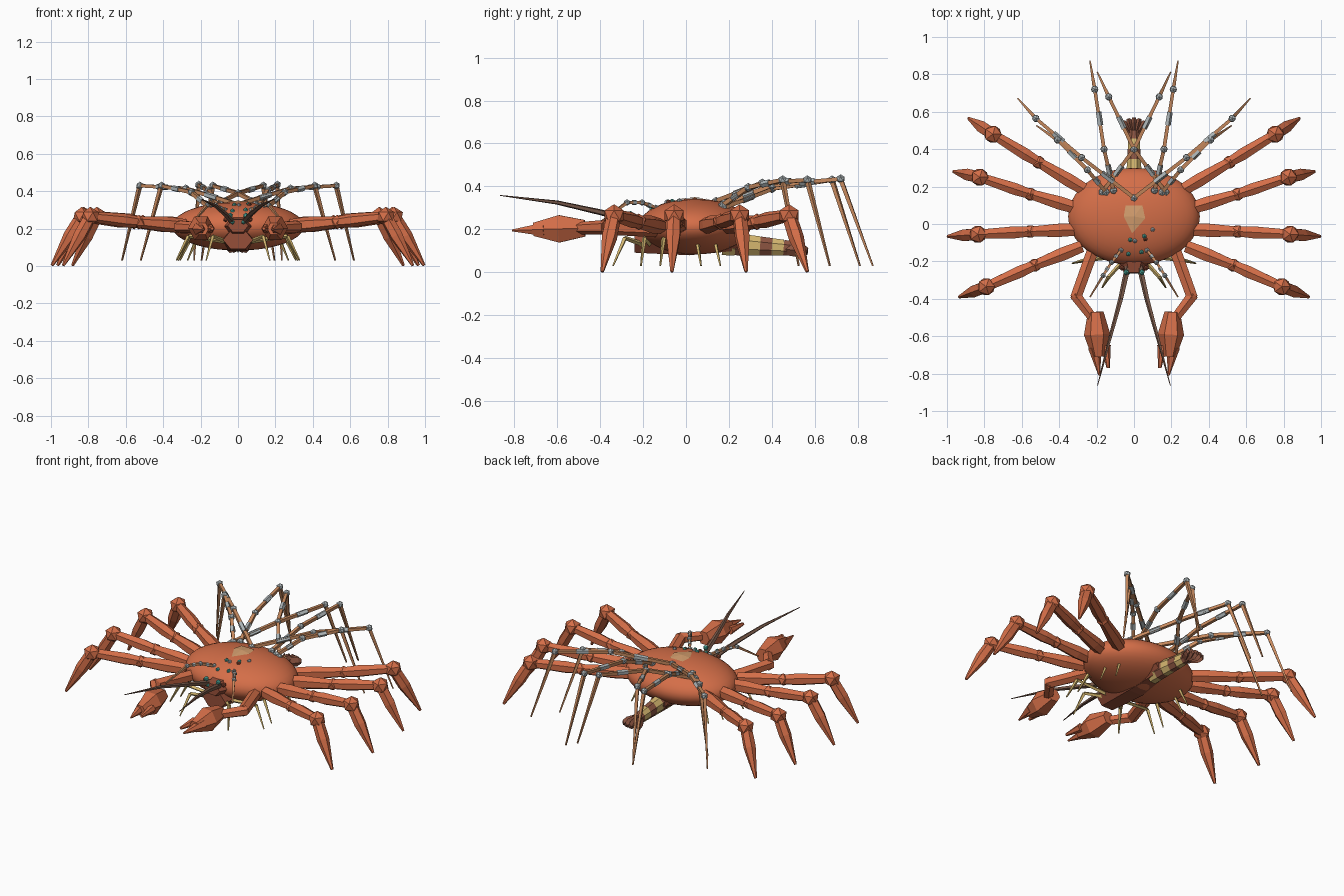
import bpy, bmesh, math
from mathutils import Vector, Matrix

if "Cube" in bpy.data.objects:
    bpy.data.objects.remove(bpy.data.objects["Cube"])


def material(name, rgb):
    m = bpy.data.materials.new(name)
    m.diffuse_color = tuple(((c / 255 + 0.055) / 1.055) ** 2.4 for c in rgb) + (1,)
    m.use_nodes = True
    m.node_tree.nodes["Principled BSDF"].inputs["Base Color"].default_value = m.diffuse_color
    return m


MATS = [material(n, c) for n, c in (
    ("shell orange", (212, 110, 72)), ("strut copper", (200, 138, 94)),
    ("joint grey", (176, 184, 186)), ("pale tan", (214, 184, 112)),
    ("band brown", (142, 86, 66)), ("eye teal", (80, 178, 164)),
    ("feeler brown", (122, 90, 74)), ("patch tan", (212, 158, 110)),
    ("belly rust", (150, 78, 56)))]
ORANGE, STRUT, GREY, TAN, BAND, TEAL, FEELER, PATCH, RUST = range(9)


def finish(name, bm, smooth=False):
    me = bpy.data.meshes.new(name)
    bmesh.ops.recalc_face_normals(bm, faces=bm.faces[:])
    for f in bm.faces:
        f.smooth = smooth
    bm.to_mesh(me)
    bm.free()
    for m in MATS:
        me.materials.append(m)
    ob = bpy.data.objects.new(name, me)
    bpy.context.collection.objects.link(ob)
    return ob


def spindle(bm, a, b, profile, sides, mat, flat=1.0, turn=0.0):
    """Faceted limb from a to b; profile holds (fraction, radius)."""
    a, b = Vector(a), Vector(b)
    d = (b - a).normalized()
    side = d.cross(Vector((0, 0, 1))).normalized() if abs(d.z) < 0.99 else Vector((1, 0, 0))
    up = side.cross(d)
    rings = []
    for t, r in profile:
        c = a.lerp(b, t)
        rings.append([bm.verts.new(c + side * r * math.cos(turn + k * math.tau / sides)
                                   + up * r * flat * math.sin(turn + k * math.tau / sides))
                      for k in range(sides)])
    faces = [bm.faces.new(rings[0]), bm.faces.new(rings[-1])]
    for p, q in zip(rings, rings[1:]):
        for k in range(sides):
            n = (k + 1) % sides
            faces.append(bm.faces.new((p[k], p[n], q[n], q[k])))
    for f in faces:
        f.material_index = mat


def ball(bm, c, r, mat, sub=1):
    res = bmesh.ops.create_icosphere(bm, subdivisions=sub, radius=r, matrix=Matrix.Translation(c))
    for f in {f for v in res["verts"] for f in v.link_faces}:
        f.material_index = mat


# Carapace: smooth flattened ellipsoid
C, R = Vector((0, 0.04, 0.213)), Vector((0.352, 0.26, 0.13))


def shell_z(x, y):
    return C.z + R.z * math.sqrt(max(0, 1 - (x / R.x) ** 2 - ((y - C.y) / R.y) ** 2))


bm = bmesh.new()
bmesh.ops.create_uvsphere(bm, u_segments=40, v_segments=20, radius=1,
                          matrix=Matrix.Translation(C) @ Matrix.Diagonal((*R, 1)))
finish("carapace", bm, True)

# Pale patch on top of the shell
bm = bmesh.new()
vs = [bm.verts.new((x, y, shell_z(x, y) + 0.004)) for x, y in
      ((-0.045, 0.1), (-0.055, 0.04), (-0.01, -0.05), (0.06, 0.03), (0.045, 0.1))]
top = bm.verts.new((0, 0.04, 0.35))
for i in range(5):
    bm.faces.new((vs[i], vs[(i + 1) % 5], top)).material_index = PATCH
finish("shell_patch", bm)

# Small studs on the front of the shell
bm = bmesh.new()
for x, y, mat in ((-0.02, -0.085, TEAL), (0.005, -0.09, GREY), (0.055, -0.065, TEAL),
                  (0.1, -0.03, GREY), (-0.03, -0.16, TEAL), (0.04, -0.15, TEAL), (0.06, -0.08, RUST)):
    ball(bm, (x, y, shell_z(x, y)), 0.013, mat)
finish("shell_studs", bm)

# Underside body and head
bm = bmesh.new()
spindle(bm, (0, -0.24, 0.14), (0, 0.27, 0.14),
        ((0, 0.08), (0.5, 0.1), (1, 0.06)), 6, RUST, 0.7)
spindle(bm, (0, -0.14, 0.21), (0, -0.262, 0.215), ((0, 0.1), (1, 0.055)), 6, RUST, 0.7)
finish("underside", bm)

# Banded tail with fan
bm = bmesh.new()
cuts = (0.17, 0.23, 0.285, 0.345, 0.4, 0.455, 0.5)
for i, (y0, y1) in enumerate(zip(cuts, cuts[1:])):
    z = 0.135 - i * 0.004
    r = 0.05 - i * 0.0035
    spindle(bm, (0, y0, z), (0, y1, z - 0.004), ((0, r), (1, r - 0.003)), 8,
            BAND if i % 2 else TAN, 1.2, math.pi / 8)
finish("tail", bm)
bm = bmesh.new()
for k in range(-2, 3):
    a = k * 0.32
    spindle(bm, (0.006 * k, 0.47, 0.108), (0.12 * math.sin(a) * 0.8, 0.475 + 0.093 * math.cos(a), 0.098),
            ((0, 0.018), (0.75, 0.019), (1, 0.01)), 4, BAND, 1.6)
finish("tail_fan", bm)

# Walking legs: base, joint, knee, tip in plan
TURN = math.pi / 6
LEGS = (((0.28, -0.12), (0.53, -0.22), (0.79, -0.335), (0.935, -0.39)),
        ((0.30, -0.03), (0.555, -0.04), (0.835, -0.055), (0.995, -0.066)),
        ((0.29, 0.08), (0.555, 0.16), (0.825, 0.25), (0.965, 0.28)),
        ((0.24, 0.17), (0.51, 0.33), (0.755, 0.48), (0.885, 0.565)))
for s, side in ((1, "right"), (-1, "left")):
    for i, leg in enumerate(LEGS):
        b, j, k, t = [Vector((s * p[0], p[1], z)) for p, z in zip(leg, (0.215, 0.235, 0.265, 0.003))]
        bm = bmesh.new()
        spindle(bm, b, j, ((0, 0.036), (0.4, 0.041), (1, 0.03)), 6, ORANGE, 1, TURN)
        ball(bm, j, 0.039, ORANGE)
        spindle(bm, j, k, ((0, 0.03), (0.3, 0.037), (1, 0.028)), 6, ORANGE, 1, TURN)
        ball(bm, k, 0.052, ORANGE)
        spindle(bm, k, t, ((0, 0.034), (0.4, 0.036), (1, 0.008)), 6, ORANGE, 1, TURN)
        finish(f"{side}_walking_leg_{i + 1}", bm)

    # Claw arm, palm and two fingers
    bm = bmesh.new()
    P = lambda x, y, z: Vector((s * x, y, z))
    spindle(bm, P(0.22, -0.14, 0.2), P(0.312, -0.395, 0.21), ((0, 0.036), (1, 0.034)), 6, ORANGE, 1, TURN)
    spindle(bm, P(0.318, -0.375, 0.21), P(0.215, -0.51, 0.205), ((0, 0.034), (1, 0.028)), 6, ORANGE, 1, TURN)
    spindle(bm, P(0.205, -0.47, 0.205), P(0.19, -0.71, 0.2),
            ((0, 0.042), (0.5, 0.07), (1, 0.034)), 6, ORANGE, 1.05)
    spindle(bm, P(0.21, -0.66, 0.2), P(0.185, -0.81, 0.195), ((0, 0.036), (1, 0.005)), 6, ORANGE)
    spindle(bm, P(0.15, -0.65, 0.2), P(0.138, -0.77, 0.2), ((0, 0.026), (1, 0.009)), 6, ORANGE)
    finish(f"{side}_claw", bm)

    # Long upswept feeler
    bm = bmesh.new()
    pts = [P(0.03, -0.22, 0.235), P(0.07, -0.4, 0.28), P(0.125, -0.6, 0.325), P(0.195, -0.865, 0.358)]
    rad = (0.017, 0.014, 0.01, 0.002)
    for m in range(3):
        spindle(bm, pts[m], pts[m + 1], ((0, rad[m]), (1, rad[m + 1])), 5, FEELER)
    finish(f"{side}_feeler", bm)

    # Eye on the head
    bm = bmesh.new()
    ball(bm, P(0.042, -0.258, 0.27), 0.016, TEAL)
    ball(bm, P(0.03, -0.26, 0.235), 0.013, TEAL)
    ball(bm, P(0.065, -0.235, 0.25), 0.015, RUST)
    finish(f"{side}_eye", bm)

    # Jointed mechanical rear legs: base, middle, knee, tip
    RODS = (((0.0, 0.14, 0.33), (0.28, 0.355, 0.415), (0.525, 0.565, 0.43), (0.62, 0.67, 0.03)),
            ((0.15, 0.17, 0.31), (0.25, 0.29, 0.395), (0.41, 0.45, 0.43), (0.52, 0.525, 0.03)),
            ((0.11, 0.18, 0.32), (0.16, 0.4, 0.405), (0.21, 0.72, 0.435), (0.235, 0.87, 0.03)),
            ((-0.17, 0.17, 0.30), (-0.0, 0.4, 0.39), (0.135, 0.68, 0.43), (0.195, 0.81, 0.03)),
            ((0.07, -0.14, 0.3), (0.12, -0.205, 0.325), (0.165, -0.275, 0.325), (0.235, -0.39, 0.24)))
    for i, rod in enumerate(RODS):
        b, m, k, t = [P(*p) for p in rod]
        r = 0.014 if i < 4 else 0.01
        bm = bmesh.new()
        for a, c, r0, r1 in ((b, m, r, r), (m, k, r, r * 0.9), (k, t, r, 0.005)):
            spindle(bm, a, c, ((0, r0), (1, r1)), 4, STRUT, 1, math.pi / 4)
        for a, c in ((b, m), (m, k)):  # grey sleeves
            spindle(bm, a.lerp(c, 0.4), a.lerp(c, 0.62), ((0, r * 1.15), (1, r * 1.15)), 5, GREY)
        for p in (b, m, k):
            ball(bm, p, r * 1.55, GREY)
        finish(f"{side}_{'rear_rod_leg' if i < 4 else 'front_rod_arm'}_{i + 1}", bm)

    # Thin pale legs under the body
    bm = bmesh.new()
    for y, x, dy in ((-0.2, 0.17, -0.14), (-0.17, 0.33, -0.04), (-0.08, 0.32, -0.04),
                     (0.02, 0.31, 0.05), (0.09, 0.27, 0.07)):
        k = P(x * 0.8, y + dy * 0.6, 0.16)
        spindle(bm, P(0.06, y, 0.13), k, ((0, 0.012), (1, 0.01)), 4, TAN)
        spindle(bm, k, P(x, y + dy, 0.03), ((0, 0.011), (1, 0.004)), 4, TAN)
    finish(f"{side}_under_legs", bm)
